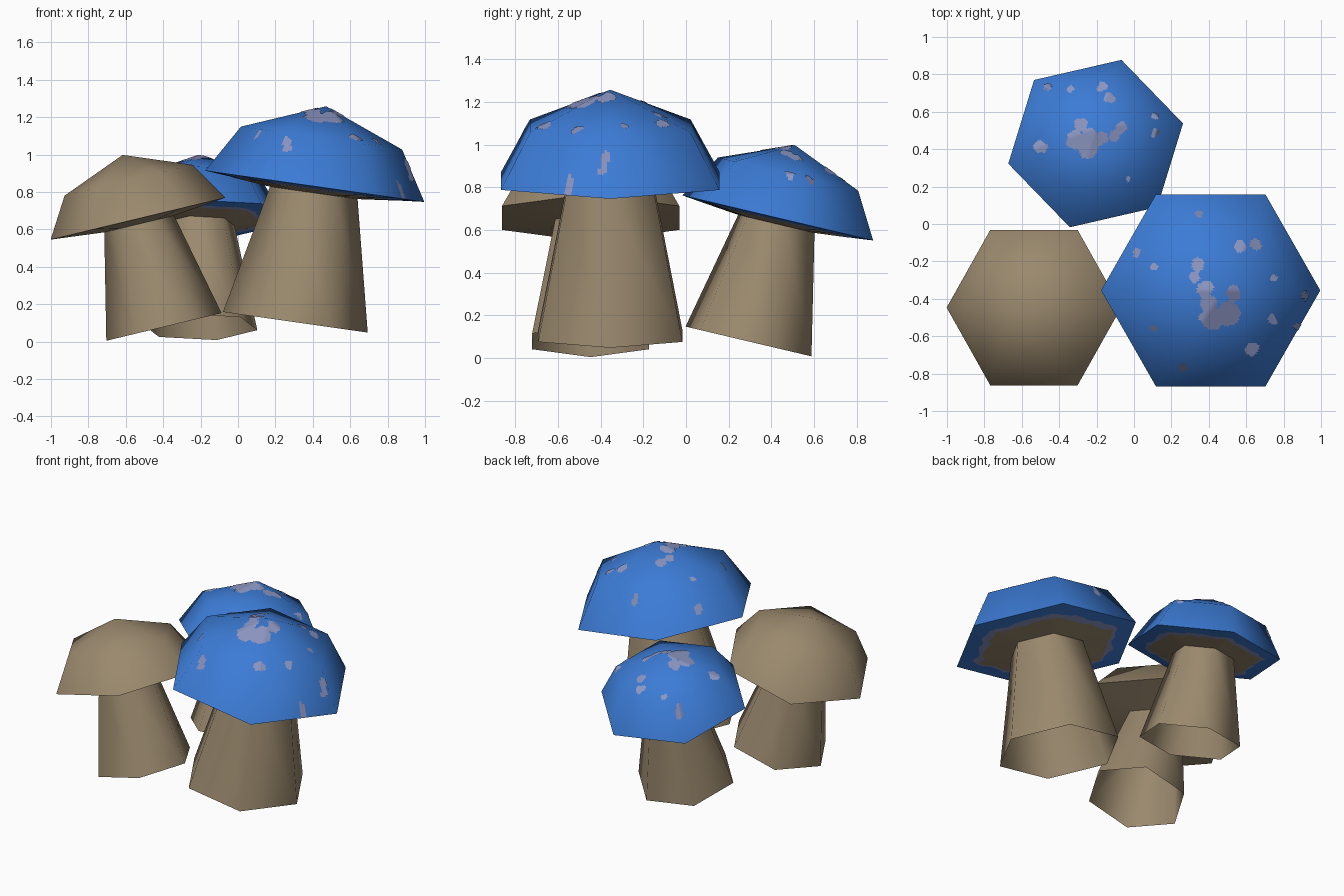
import bpy, bmesh, math, random
from mathutils import Matrix, Vector, noise

if "Cube" in bpy.data.objects:
    bpy.data.objects.remove(bpy.data.objects["Cube"])

random.seed(4)


def material(name, rgb):
    m = bpy.data.materials.new(name)
    m.diffuse_color = (*rgb, 1)
    m.use_nodes = True
    m.node_tree.nodes["Principled BSDF"].inputs["Base Color"].default_value = m.diffuse_color
    return m


BROWN = material("stem brown", (0.325, 0.25, 0.155))
BLUE = material("cap blue", (0.045, 0.20, 0.67))
GREY = material("spot lavender grey", (0.26, 0.30, 0.53))

# Profile in units of the cap radius: (radius, height above the rim)
SHOULDER, APEX = (0.735, 0.44), 0.73
STEM_TOP, STEM_BASE = (0.40, -0.06), (0.66, -1.24)


def hexagon(radius, height, splits=1, ragged=0.0):
    """Ring of points along a hexagon, optionally with a ragged outline."""
    pts = []
    for i in range(6):
        a, b = (Vector((math.cos(t), math.sin(t), 0))
                for t in (math.radians(60 * i), math.radians(60 * i + 60)))
        for k in range(splits):
            p = a.lerp(b, k / splits) * (radius + random.uniform(-ragged, ragged))
            pts.append((p.x, p.y, height))
    return pts


def loft(rings, apex=None):
    """Bridge rings from top to bottom, with an optional point on top."""
    bm = bmesh.new()
    rows = [[bm.verts.new(p) for p in r] for r in rings]
    n = len(rows[0])
    for row, (up, low) in enumerate(zip(rows, rows[1:])):
        for i in range(n):
            j = (i + 1) % n
            bm.faces.new((up[i], low[i], low[j], up[j])).material_index = row
    if apex is not None:
        tip = bm.verts.new((0, 0, apex))
        for i in range(n):
            bm.faces.new((tip, rows[0][i], rows[0][(i + 1) % n]))
    bm.normal_update()
    return bm


def finish(bm, name, matrix, mats):
    bm.transform(matrix)
    for f in bm.faces:
        f.smooth = True
    me = bpy.data.meshes.new(name)
    bm.to_mesh(me)
    bm.free()
    for m in mats:
        me.materials.append(m)
    bpy.context.collection.objects.link(bpy.data.objects.new(name, me))


def dome():
    bm = loft([hexagon(*SHOULDER), hexagon(1, 0)], APEX)
    for f in bm.faces:
        f.material_index = 0
    return bm


def mushroom(label, centre, radius, tilt, axis, spin, spots):
    mat = (Matrix.Translation(centre) @ Matrix.Rotation(math.radians(tilt), 4, axis)
           @ Matrix.Rotation(math.radians(spin), 4, 'Z') @ Matrix.Scale(radius, 4))
    # Stem, open below
    finish(loft([hexagon(*STEM_TOP), hexagon(*STEM_BASE)]), label + "_stem", mat, [BROWN])
    # Cap dome
    finish(dome(), label + "_cap", mat, [BLUE if spots else BROWN])
    # Underside: blue margin with a ragged grey border on the spotted caps
    if not spots:
        finish(loft([hexagon(1, 0), hexagon(*STEM_TOP)]), label + "_underside", mat, [BROWN])
        return
    drop = lambda r: -0.1 * (1 - r)
    rings = [hexagon(1, 0, 8), hexagon(0.81, drop(0.81), 8, 0.04),
             hexagon(0.73, drop(0.73), 8, 0.03), hexagon(*STEM_TOP, 8)]
    finish(loft(rings), label + "_underside", mat, [BLUE, GREY, BROWN])
    # Spots: thin plates following the dome, chosen by plan position
    bm = dome()
    bmesh.ops.subdivide_edges(bm, edges=bm.edges[:], cuts=30, use_grid_fill=True)
    bm.normal_update()

    def bare(face):
        p = mat @ face.calc_center_median()
        wobble = 0.014 * noise.noise(p * 28)
        return all(math.hypot(p.x - x, p.y - y) > r + wobble for x, y, r in spots)

    bmesh.ops.delete(bm, geom=[f for f in bm.faces if bare(f)], context='FACES')
    bm.normal_update()
    for v in bm.verts:
        v.co += v.normal * 0.006
    finish(bm, label + "_spots", mat, [GREY])


BIG_SPOTS = [(0.34, -0.22, 0.035), (0.32, -0.28, 0.03), (0.38, -0.35, 0.04),
             (0.40, -0.43, 0.05), (0.42, -0.50, 0.065), (0.50, -0.48, 0.065),
             (0.53, -0.37, 0.04), (0.57, -0.12, 0.03), (0.65, -0.11, 0.03),
             (0.63, -0.67, 0.035), (0.74, -0.51, 0.025), (0.75, -0.29, 0.02),
             (0.91, -0.38, 0.025), (0.87, -0.55, 0.02), (0.26, -0.76, 0.022),
             (0.11, -0.23, 0.018), (0.11, -0.55, 0.018), (0.02, -0.15, 0.022),
             (0.35, 0.05, 0.022)]
BACK_SPOTS = [(-0.31, 0.45, 0.05), (-0.25, 0.40, 0.05), (-0.24, 0.47, 0.045),
              (-0.28, 0.53, 0.035), (-0.17, 0.46, 0.035), (-0.11, 0.47, 0.03),
              (-0.07, 0.51, 0.03), (-0.17, 0.73, 0.028), (-0.13, 0.67, 0.025),
              (-0.34, 0.72, 0.02), (-0.46, 0.73, 0.02), (-0.50, 0.41, 0.032),
              (0.11, 0.49, 0.02), (0.11, 0.57, 0.018), (-0.03, 0.24, 0.015)]

mushroom("big_mushroom", (0.41, -0.355, 0.83), 0.592, 8.1, 'Y', 0, BIG_SPOTS)
mushroom("brown_mushroom", (-0.535, -0.447, 0.657), 0.48, -13.5, 'Y', 0, [])
mushroom("back_mushroom", (-0.205, 0.43, 0.657), 0.48, -13.3, 'X', 13.3, BACK_SPOTS)
